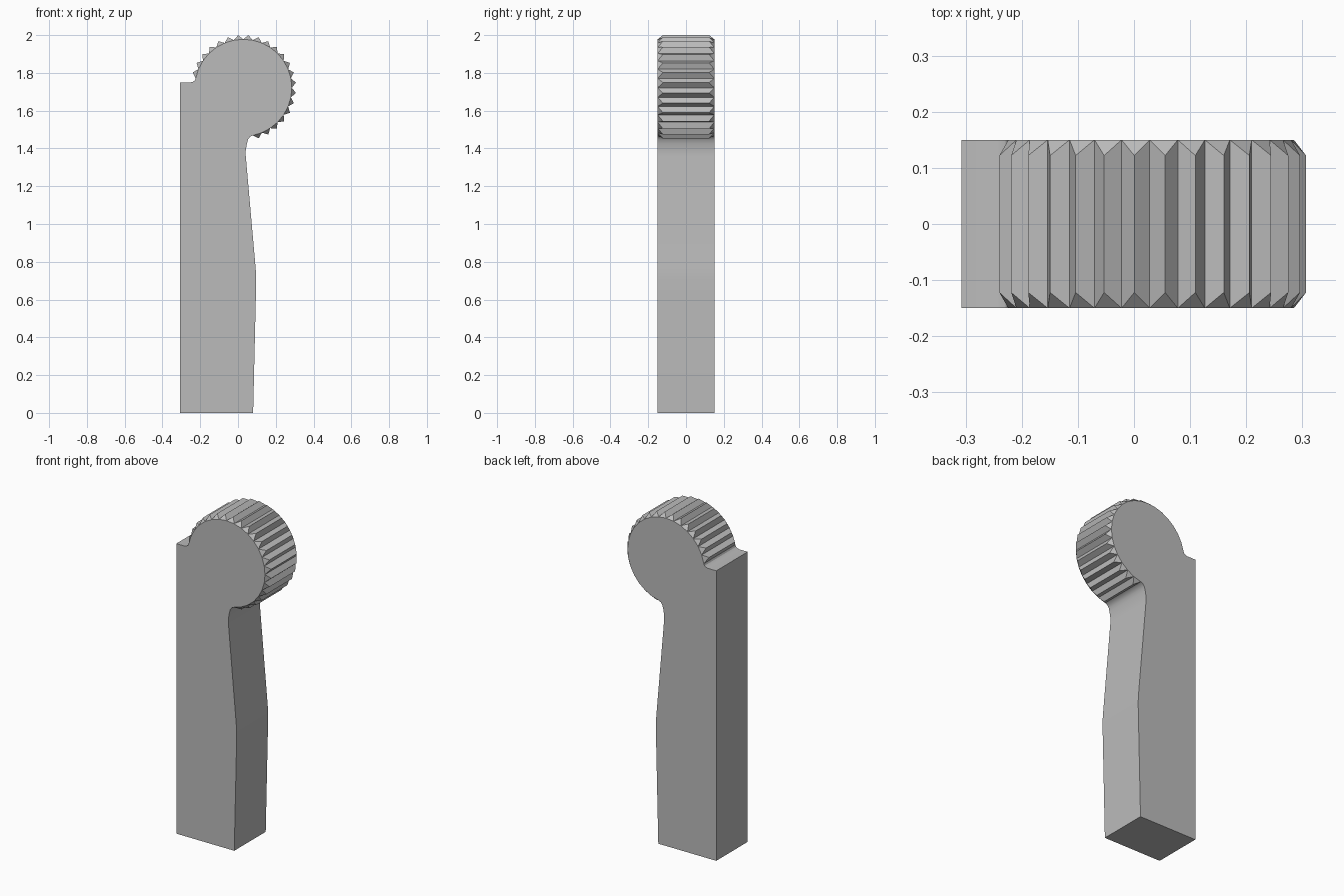
import bpy, bmesh
from math import sin, cos, radians

cube = bpy.data.objects.get("Cube")
if cube:
    bpy.data.objects.remove(cube)

HALF = 0.15            # half thickness
TIP_HALF = 0.122       # half length of a tooth crest
CX, CZ = 0.028, 1.721  # centre of the round head
R_ROOT, R_TIP = 0.257, 0.28
STEP = 11.25           # degrees per tooth
FIRST, LAST = -7, 15   # tooth roots along the head

grey = bpy.data.materials.new("plain grey")
grey.use_nodes = True
grey.diffuse_color = (0.5, 0.5, 0.5, 1)
grey.node_tree.nodes["Principled BSDF"].inputs["Base Color"].default_value = (0.5, 0.5, 0.5, 1)


def on_head(step, radius):
    a = radians(step * STEP)
    return CX + radius * cos(a), CZ + radius * sin(a)


def make_object(name, bm):
    bmesh.ops.recalc_face_normals(bm, faces=bm.faces)
    mesh = bpy.data.meshes.new(name)
    bm.to_mesh(mesh)
    bm.free()
    mesh.materials.append(grey)
    ob = bpy.data.objects.new(name, mesh)
    bpy.context.collection.objects.link(ob)
    bpy.ops.object.select_all(action='DESELECT')
    ob.select_set(True)
    bpy.context.view_layer.objects.active = ob
    bpy.ops.object.shade_smooth_by_angle(angle=radians(30))
    return ob


# Handle outline: grip side, lower fillet, round head, upper fillet, flat back
outline = [(-0.307, 0), (0.08, 0), (0.0965, 0.70), (0.0955, 0.735), (0.093, 0.77),
           (0.041, 1.36), (0.041, 1.39), (0.047, 1.425), (0.053, 1.447), (0.063, 1.461)]
outline += [on_head(i, R_ROOT) for i in range(FIRST, LAST + 1)]
outline += [(-0.229, 1.76), (-0.239, 1.753), (-0.25, 1.75), (-0.307, 1.75)]

bm = bmesh.new()
face = bm.faces.new([bm.verts.new((x, -HALF, z)) for x, z in outline])
side = bmesh.ops.extrude_face_region(bm, geom=[face])
moved = [v for v in side["geom"] if isinstance(v, bmesh.types.BMVert)]
bmesh.ops.translate(bm, verts=moved, vec=(0, 2 * HALF, 0))
make_object("handle", bm)

# Ridges around the head, each with sloped ends
bm = bmesh.new()
roots = []
for i in range(FIRST, LAST + 1):
    x, z = on_head(i, R_ROOT)
    roots.append([bm.verts.new((x, s * HALF, z)) for s in (-1, 1)])
for i, (a, b) in enumerate(zip(roots, roots[1:])):
    x, z = on_head(FIRST + i + 0.5, R_TIP)
    tip = [bm.verts.new((x, s * TIP_HALF, z)) for s in (-1, 1)]
    bm.faces.new((a[0], a[1], tip[1], tip[0]))
    bm.faces.new((tip[0], tip[1], b[1], b[0]))
    bm.faces.new((a[0], tip[0], b[0]))
    bm.faces.new((b[1], tip[1], a[1]))
make_object("head_ridges", bm)
